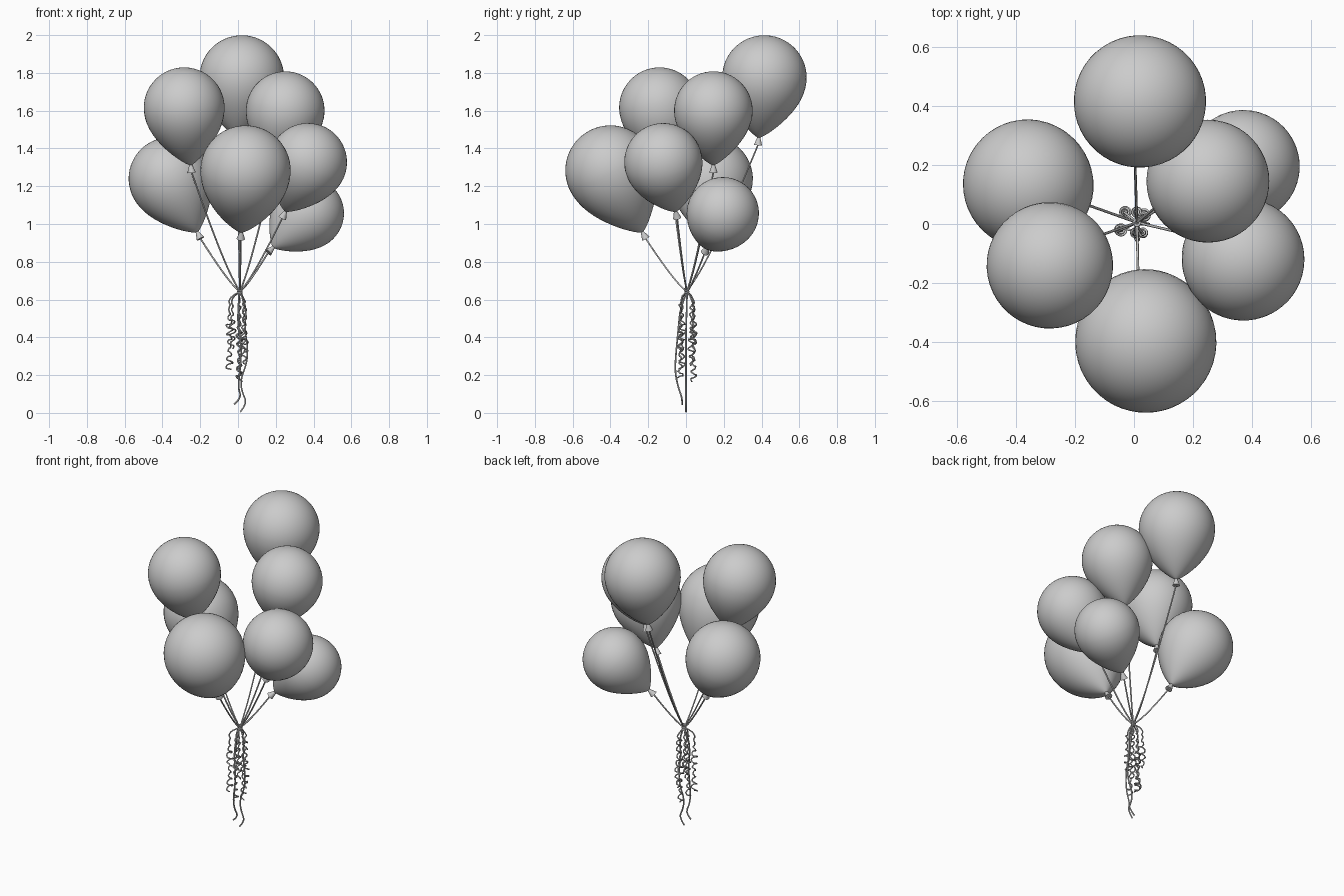
import bpy, bmesh, math, random
from mathutils import Vector

random.seed(4)
default = bpy.data.objects.get("Cube")
if default:
    bpy.data.objects.remove(default)

# One plain grey for everything
grey = bpy.data.materials.new("soft grey")
grey.use_nodes = True
GREY = (0.6, 0.6, 0.6, 1)
grey.diffuse_color = GREY
grey.node_tree.nodes["Principled BSDF"].inputs["Base Color"].default_value = GREY

GATHER = Vector((0.01, 0.005, 0.64))


def mesh_object(name, bm):
    mesh = bpy.data.meshes.new(name)
    bm.to_mesh(mesh)
    bm.free()
    mesh.materials.append(grey)
    mesh.shade_smooth()
    obj = bpy.data.objects.new(name, mesh)
    bpy.context.collection.objects.link(obj)
    return obj


def cord(name, points, radius=0.0045):
    """Round cord through the given points."""
    curve = bpy.data.curves.new(name, "CURVE")
    curve.dimensions = "3D"
    curve.bevel_depth = radius
    curve.bevel_resolution = 1
    curve.use_fill_caps = True
    curve.resolution_u = 3
    spline = curve.splines.new("NURBS")
    spline.points.add(len(points) - 1)
    for p, co in zip(spline.points, points):
        p.co = (*co, 1)
    spline.order_u = 3
    spline.use_endpoint_u = True
    curve.materials.append(grey)
    obj = bpy.data.objects.new(name, curve)
    bpy.context.collection.objects.link(obj)


def balloon(name, centre, radius, neck):
    centre, neck = Vector(centre), Vector(neck)
    up = centre - neck
    length = up.length
    turn = up.to_track_quat("Z", "Y")

    # Round top, teardrop underside tapering to the neck
    bm = bmesh.new()
    bmesh.ops.create_uvsphere(bm, u_segments=48, v_segments=32, radius=1)
    for v in bm.verts:
        if v.co.z < 0:
            t = -v.co.z
            flat = math.hypot(v.co.x, v.co.y)
            width = max(math.cos(min(t, 1) * math.pi / 2), 0) ** 0.8
            if flat > 1e-5:
                v.co.x *= radius * width / flat
                v.co.y *= radius * width / flat
            v.co.z = -t * length
        else:
            v.co *= radius
    body = mesh_object(name, bm)
    body.rotation_mode = "QUATERNION"
    body.rotation_quaternion = turn
    body.location = centre

    # Flared knot below the neck
    bm = bmesh.new()
    bmesh.ops.create_cone(bm, cap_ends=True, segments=16, radius1=0.022,
                          radius2=0.007, depth=0.045)
    knot = mesh_object(name + "_knot", bm)
    knot.data.shade_flat()
    knot.rotation_mode = "QUATERNION"
    knot.rotation_quaternion = turn
    knot.location = neck - up.normalized() * 0.015

    # String bowing outwards from the tie up to the knot
    end = neck - up.normalized() * 0.035
    span = end - GATHER
    path = []
    for i in range(9):
        s = i / 8
        out = s ** 0.85
        path.append(GATHER + Vector((span.x * out, span.y * out, span.z * s)))
    cord(name + "_string", path)


balloon("back_balloon", (0.02, 0.415, 1.775), 0.224, (0.0, 0.385, 1.455))
balloon("right_back_balloon", (-0.36, 0.135, 1.24), 0.219, (-0.215, 0.085, 0.955))
balloon("right_front_balloon", (-0.285, -0.14, 1.615), 0.214, (-0.25, -0.09, 1.31))
balloon("left_upper_balloon", (0.25, 0.145, 1.6), 0.208, (0.19, 0.145, 1.31))
balloon("front_balloon", (0.04, -0.4, 1.283), 0.239, (0.017, -0.23, 0.955))
balloon("left_front_balloon", (0.37, -0.12, 1.327), 0.207, (0.25, -0.055, 1.065))
balloon("left_low_balloon", (0.37, 0.195, 1.057), 0.191, (0.185, 0.112, 0.875))

# Tie wrapped around the gathered strings
for k in range(3):
    ring = [GATHER + Vector((0.011 * math.cos(a * math.pi / 4),
                             0.011 * math.sin(a * math.pi / 4),
                             0.012 * (k - 1) + 0.001 * a)) for a in range(10)]
    cord("tie_wrap", ring, 0.005)

# Long loose tails
cord("long_tail", [GATHER, (0.045, 0.005, 0.58), (0.035, 0, 0.45), (0.05, 0, 0.36),
                   (0.05, 0, 0.27), (0.01, 0, 0.17), (0.025, 0, 0.1),
                   (0.05, 0, 0.05), (0.012, 0, 0.005)])
cord("short_tail", [GATHER, (0.0, -0.03, 0.56), (0.0, -0.04, 0.45), (0.02, -0.05, 0.35),
                    (0.01, -0.06, 0.22), (0.0, -0.04, 0.13), (0.02, -0.02, 0.08),
                    (-0.02, -0.02, 0.045)])


def curled_ribbon(x, y, low, size):
    """Ribbon arching out from the tie, then hanging in loose curls."""
    points = [GATHER, Vector((x * 0.6, y * 0.7, 0.625))]
    top, phase = 0.59, random.uniform(0, 6)
    steps = int((top - low) / 0.0065)
    for i in range(steps + 1):
        s = i / steps
        a = phase + i * 0.95
        r = size * (0.3 + 0.7 * min(1, s * 2.5)) * (0.75 + 0.35 * math.sin(i * 0.21 + phase))
        points.append(Vector((x + r * math.cos(a), y + r * math.sin(a),
                              top + (low - top) * s + random.uniform(-0.006, 0.006))))
    cord("curled_ribbon", points, 0.004)


for spec in ((0.01, 0.04, 0.17, 0.016), (0.035, 0.03, 0.25, 0.02),
             (0.005, -0.03, 0.18, 0.015), (-0.045, -0.02, 0.23, 0.019),
             (-0.03, 0.04, 0.34, 0.018), (0.03, -0.03, 0.33, 0.015)):
    curled_ribbon(*spec)
